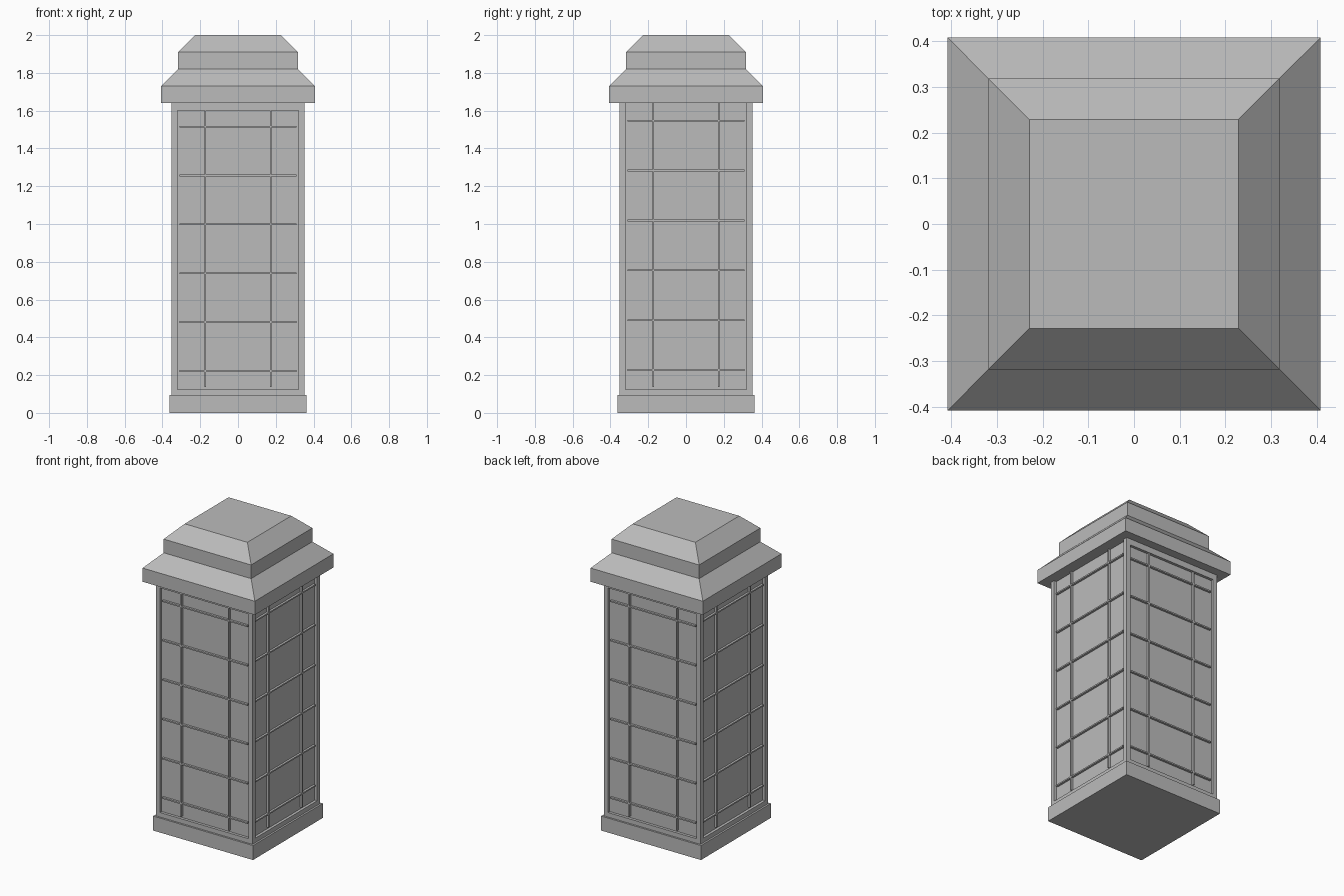
import bpy
import bmesh
from mathutils import Matrix, Vector

cube = bpy.data.objects.get("Cube")
if cube:
    bpy.data.objects.remove(cube, do_unlink=True)

stone = bpy.data.materials.new("plain_grey")
stone.use_nodes = True
grey = (0.5, 0.5, 0.5, 1)
stone.diffuse_color = grey
stone.node_tree.nodes["Principled BSDF"].inputs["Base Color"].default_value = grey


def finish(name, bm):
    bmesh.ops.recalc_face_normals(bm, faces=bm.faces)
    mesh = bpy.data.meshes.new(name)
    bm.to_mesh(mesh)
    bm.free()
    mesh.materials.append(stone)
    obj = bpy.data.objects.new(name, mesh)
    bpy.context.collection.objects.link(obj)
    return obj


def square_loft(bm, profile):
    """Stack square rings of (half width, height) into a closed solid."""
    rings = [[bm.verts.new((sx * r, sy * r, z))
              for sx, sy in ((-1, -1), (1, -1), (1, 1), (-1, 1))]
             for r, z in profile]
    for low, high in zip(rings, rings[1:]):
        for i in range(4):
            j = (i + 1) % 4
            bm.faces.new((low[i], low[j], high[j], high[i]))
    bm.faces.new(rings[0][::-1])
    bm.faces.new(rings[-1])


def add_box(bm, centre, size):
    bmesh.ops.create_cube(bm, size=1, matrix=Matrix.Translation(centre)
                          @ Matrix.Diagonal(Vector(size).to_4d()))


HALF, MARGIN, RECESS = 0.351, 0.042, 0.018
BAR, BAR_DEPTH = 0.009, 0.014
PANEL_HALF = HALF - MARGIN
PANEL_LOW = 0.137

# Plinth
bm = bmesh.new()
square_loft(bm, [(0.363, 0), (0.363, 0.095)])
finish("base_plinth", bm)

# Body with a sunken panel on each side
bm = bmesh.new()
square_loft(bm, [(HALF, 0.095), (HALF, 1.682)])
bm.normal_update()
sides = [f for f in bm.faces if abs(f.normal.z) < 0.5]
bmesh.ops.inset_individual(bm, faces=sides, thickness=MARGIN, depth=0)
for f in sides:
    if abs(f.normal.y) > 0.5:
        for v in f.verts:
            v.co.z = min(v.co.z, 1.6)
bmesh.ops.inset_individual(bm, faces=sides, thickness=0, depth=-RECESS)
finish("body", bm)

# Stepped cap
bm = bmesh.new()
square_loft(bm, [(0.408, 1.64), (0.408, 1.73), (0.318, 1.82),
                 (0.318, 1.91), (0.228, 2.0)])
finish("stepped_cap", bm)


# Glazing bars on each panel
def glazing_bars(name, turn, top, first, step):
    bm = bmesh.new()
    y = -(HALF - RECESS + BAR_DEPTH / 2)
    for x in (-0.173, 0.173):
        add_box(bm, (x, y, (PANEL_LOW + top) / 2),
                (BAR, BAR_DEPTH, top - PANEL_LOW))
    for i in range(6):
        add_box(bm, (0, y, first + i * step),
                (2 * PANEL_HALF, BAR_DEPTH, BAR))
    bm.transform(Matrix.Rotation(turn, 4, 'Z'))
    finish(name, bm)


QUARTER = 1.5707963
glazing_bars("front_bars", 0, 1.6, 0.222, 0.2587)
glazing_bars("left_bars", QUARTER, 1.64, 0.227, 0.264)
glazing_bars("back_bars", 2 * QUARTER, 1.6, 0.222, 0.2587)
glazing_bars("right_bars", 3 * QUARTER, 1.64, 0.227, 0.264)
